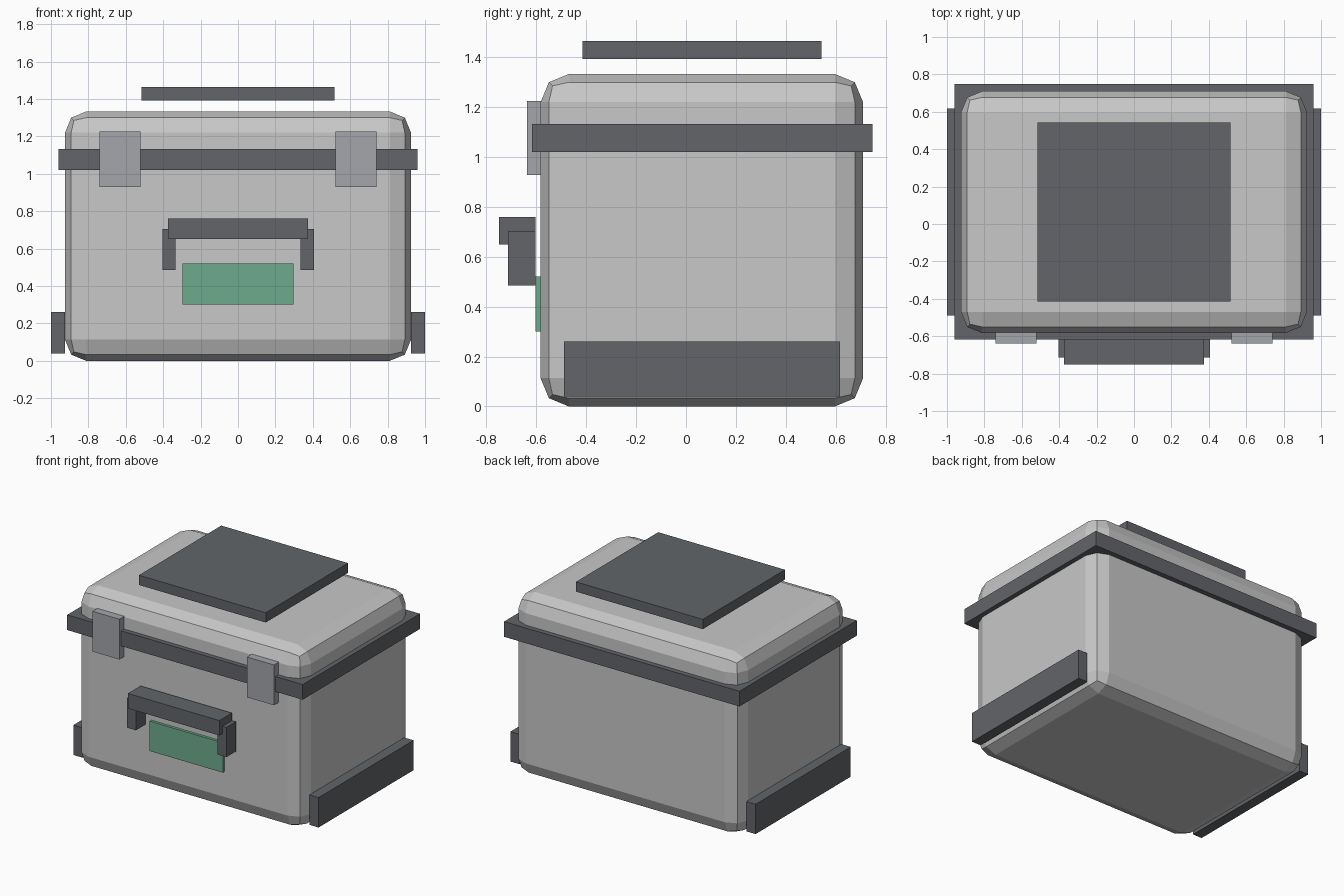
import bpy

if "Cube" in bpy.data.objects:
    bpy.data.objects.remove(bpy.data.objects["Cube"])


def material(name, rgb):
    m = bpy.data.materials.new(name)
    m.diffuse_color = (*rgb, 1)
    m.use_nodes = True
    m.node_tree.nodes["Principled BSDF"].inputs["Base Color"].default_value = m.diffuse_color
    return m


light_grey = material("light_grey", (0.578, 0.578, 0.578))
dark_grey = material("dark_grey", (0.122, 0.130, 0.144))
mid_grey = material("mid_grey", (0.366, 0.381, 0.407))
green = material("green", (0.153, 0.407, 0.270))


def box(name, x, y, z, mat):
    """Box given as (min, max) ranges along each axis."""
    lo, hi = zip(x, y, z)
    bpy.ops.mesh.primitive_cube_add(size=1, location=[(a + b) / 2 for a, b in zip(lo, hi)])
    ob = bpy.context.object
    ob.name = name
    ob.scale = [b - a for a, b in zip(lo, hi)]
    bpy.ops.object.transform_apply(location=False, rotation=False, scale=True)
    ob.data.materials.append(mat)
    return ob


def pair(name, x, y, z, mat):
    """The same box on the right and mirrored on the left."""
    box(name + "_right", x, y, z, mat)
    box(name + "_left", (-x[1], -x[0]), y, z, mat)


# Chamfered case body
case = box("case_body", (-0.925, 0.925), (-0.583, 0.71), (0, 1.333), light_grey)
bevel = case.modifiers.new("rounded_edges", "BEVEL")
bevel.width = 0.113
bevel.segments = 2

# Rim band around the lid seam and the pad above the lid
box("lid_rim", (-0.96, 0.96), (-0.618, 0.748), (1.02, 1.132), dark_grey)
box("lid_pad", (-0.517, 0.517), (-0.415, 0.543), (1.393, 1.465), dark_grey)

# Front latches
pair("latch", (0.52, 0.74), (-0.638, -0.575), (0.928, 1.225), mid_grey)

# Front carry handle
box("handle_grip", (-0.373, 0.373), (-0.75, -0.603), (0.65, 0.76), dark_grey)
pair("handle_post", (0.333, 0.405), (-0.713, -0.603), (0.485, 0.704), dark_grey)

# Front label plate
box("label_plate", (-0.298, 0.298), (-0.603, -0.58), (0.30, 0.52), green)

# Side skids near the floor
pair("side_skid", (0.925, 1.0), (-0.49, 0.617), (0.04, 0.26), dark_grey)
